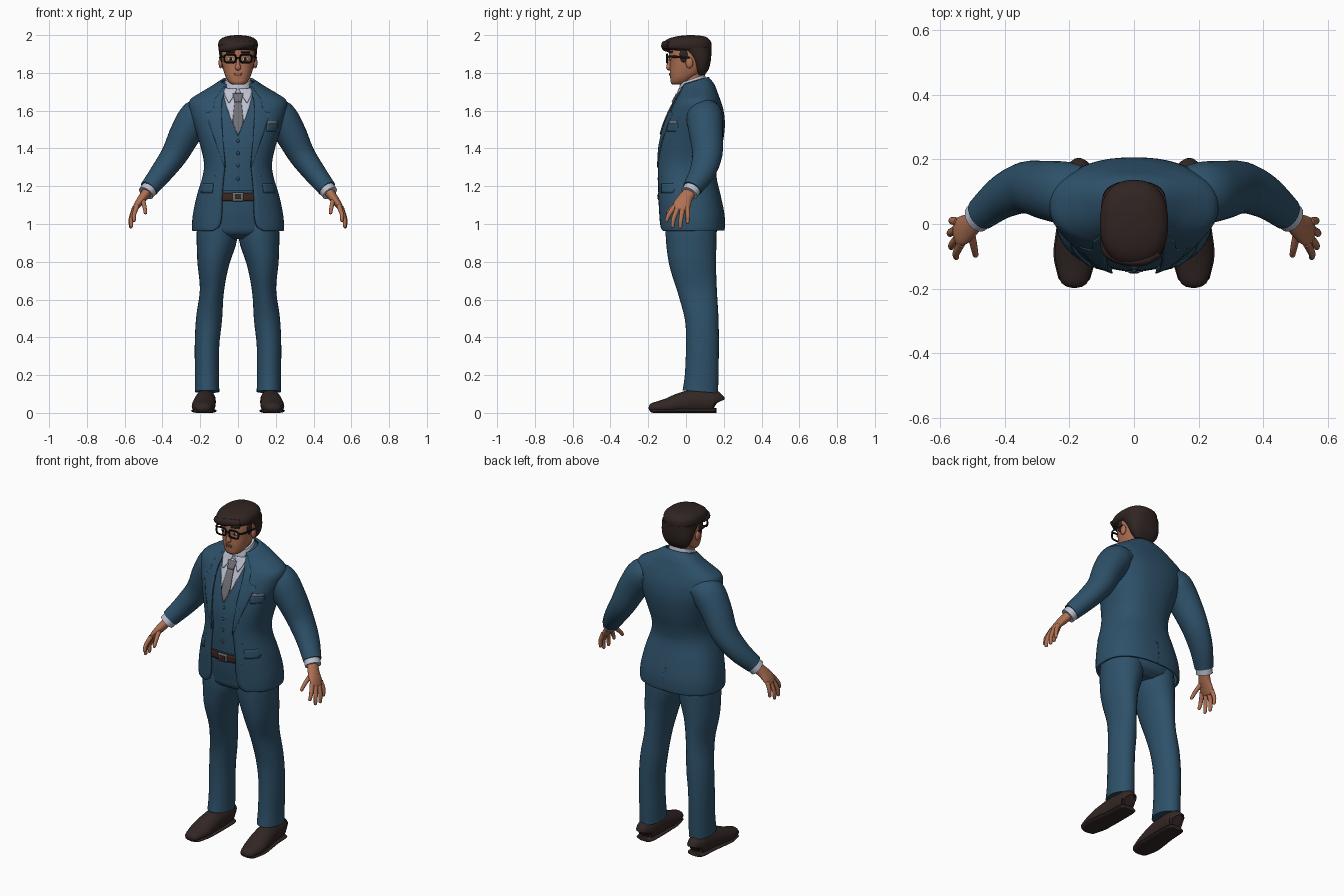
import bpy, bmesh, math
from mathutils import Vector, Matrix

cube = bpy.data.objects.get("Cube")
if cube:
    bpy.data.objects.remove(cube)
made = []


def material(name, r, g, b):
    m = bpy.data.materials.new(name)
    m.use_nodes = True
    m.diffuse_color = (r, g, b, 1)
    node = m.node_tree.nodes["Principled BSDF"]
    node.inputs["Base Color"].default_value = (r, g, b, 1)
    node.inputs["Roughness"].default_value = 0.8
    return m


suit = material("suit blue", .027, .082, .142)
hair = material("hair brown", .03, .018, .016)
skin = material("skin", .43, .165, .088)
linen = material("shirt white", .5, .53, .63)
grey = material("tie grey", .16, .16, .18)
leather = material("belt brown", .05, .02, .015)
shoe_mat = material("shoe brown", .032, .02, .018)
black = material("frame black", .006, .006, .006)
white = material("eye white", .6, .58, .55)
lip = material("lip", .28, .09, .055)


def finish(name, bm, mat, thick=0):
    bmesh.ops.recalc_face_normals(bm, faces=bm.faces)
    me = bpy.data.meshes.new(name)
    bm.to_mesh(me)
    bm.free()
    me.materials.append(mat)
    ob = bpy.data.objects.new(name, me)
    bpy.context.collection.objects.link(ob)
    if thick:
        mod = ob.modifiers.new("thickness", "SOLIDIFY")
        mod.thickness, mod.offset = thick, 0
    made.append(ob)
    return ob


def skin_grid(name, grid, mat, closed=True, thick=0):
    bm = bmesh.new()
    vs = [[bm.verts.new(p) for p in ring] for ring in grid]
    n = len(vs[0])
    for a, b in zip(vs, vs[1:]):
        for j in range(n if closed else n - 1):
            k = (j + 1) % n
            bm.faces.new((a[j], a[k], b[k], b[j]))
    if closed:
        bm.faces.new(vs[0])
        bm.faces.new(vs[-1])
    return finish(name, bm, mat, thick)


def at(rows, t):
    """Smooth interpolation of the columns, keyed by the first one."""
    last = len(rows) - 1
    i = max(0, min(last - 1, sum(r[0] <= t for r in rows) - 1))
    a, b = rows[i], rows[i + 1]
    d = b[0] - a[0]
    u = (t - a[0]) / d

    def slope(j, c):
        p, q = rows[max(j - 1, 0)], rows[min(j + 1, last)]
        return (q[c] - p[c]) / (q[0] - p[0]) * d
    return [(2*u**3 - 3*u*u + 1) * a[c] + (3*u*u - 2*u**3) * b[c]
            + (u**3 - 2*u*u + u) * slope(i, c) + (u**3 - u*u) * slope(i + 1, c)
            for c in range(1, len(a))]


def levels(rows, k=4):
    out = [a[0] + (b[0] - a[0]) * i / k for a, b in zip(rows, rows[1:]) for i in range(k)]
    return out + [rows[-1][0]]


POW = 2.4


def body(name, rows, mat, count=40, opened=False, thick=0):
    """Upright form: rows of height, half width, front, back, tilt (, half opening)."""
    grid = []
    for z in levels(rows):
        rx, yf, yb, k, *gap = at(rows, z)
        a0 = math.asin(min(1, gap[0] / rx) ** (POW / 2)) if opened else 0
        ring = []
        for j in range(count):
            a = a0 + (2 * math.pi - 2 * a0) * j / (count - 1 if opened else count)
            s, c = math.sin(a), math.cos(a)
            x = rx * math.copysign(abs(s) ** (2 / POW), s)
            y = (yf + yb) / 2 - (yb - yf) / 2 * math.copysign(abs(c) ** (2 / POW), c)
            ring.append((x, y, z + k * y))
        grid.append(ring)
    return skin_grid(name, grid, mat, not opened, thick)


def surf(rows, x, z, lift=0, face=-1):
    rx, yf, yb, k = at(rows, z)[:4]
    d = (1 - min(.99, abs(x / rx)) ** POW) ** (1 / POW)
    y = (yf + yb) / 2 + face * ((yb - yf) / 2 * d + lift)
    return Vector((x, y, z + k * y))


def panel(name, rows, edges, mat, lift=.004, sides=(1, -1), face=-1):
    """Thin plate lying on a body: edges are height, inner x, outer x."""
    for s in sides:
        grid = []
        for a, b in zip(edges, edges[1:]):
            for i in range(5):
                z, p, q = (m + (n - m) * i / 4 for m, n in zip(a, b))
                grid.append([surf(rows, s * (p + (q - p) * j / 6), z, lift, face) for j in range(7)])
        skin_grid(name, grid, mat, False, .006)


def tube(name, path, mat, side=1, up=(0, 1, 0), count=20, k=4, tip=False, floor=False):
    """Limb along a path of x, y, z, radius across, radius along up."""
    rows = [(i, side * p[0], *p[1:]) for i, p in enumerate(path)]
    rings = []
    for t in levels(rows, k):
        v = at(rows, t)
        e = .01
        d = Vector(at(rows, t + e)[:3]) - Vector(at(rows, t - e)[:3])
        rings.append((Vector(v[:3]), d.normalized(), v[3], v[4]))
    if tip:
        c, d, ra, rb = rings[-1]
        for deg in (30, 55, 80):
            u = math.radians(deg)
            rings.append((c + d * min(ra, rb) * math.sin(u), d, ra * math.cos(u), rb * math.cos(u)))
    grid = []
    for c, d, ra, rb in rings:
        b = Vector(up)
        b = (b - d * b.dot(d)).normalized()
        a = d.cross(b)
        ring = [c + a * ra * math.cos(w) + b * rb * math.sin(w)
                for w in (2 * math.pi * j / count for j in range(count))]
        if floor:
            for p in ring:
                p.z = max(p.z, 0)
        grid.append(ring)
    return skin_grid(name, grid, mat)


def blob(name, loc, size, mat):
    bm = bmesh.new()
    bmesh.ops.create_uvsphere(bm, u_segments=16, v_segments=10, radius=1,
                              matrix=Matrix.Translation(loc) @ Matrix.Diagonal((*size, 1)))
    finish(name, bm, mat)


# Jacket shell, open at the front, over a waistcoat
jacket = [(.965, .236, -.135, .198, 0, .13), (.985, .238, -.138, .2, 0, .1),
          (1.05, .233, -.142, .198, 0, .085), (1.15, .212, -.148, .178, 0, .083),
          (1.25, .182, -.15, .156, 0, .075), (1.32, .174, -.15, .163, 0, .068),
          (1.42, .195, -.143, .187, 0, .08), (1.52, .226, -.118, .2, 0, .088),
          (1.6, .25, -.085, .193, 0, .09), (1.65, .25, -.06, .175, .05, .085),
          (1.68, .2, -.045, .16, .12, .08), (1.705, .145, -.035, .145, .22, .075),
          (1.74, .085, -.02, .115, .3, .06)]
body("jacket", jacket, suit, 56, True, .012)
vest = [(z, rx - .014, yf + .004, yb - .014, k) for z, rx, yf, yb, k, w in jacket if z > 1.1]
vest[0] = (1.175, .185, -.143, .15, 0)
body("waistcoat", vest, suit)
panel("lapel", jacket, [(1.3, .066, .07), (1.45, .08, .125), (1.585, .088, .17), (1.6, .088, .13),
                        (1.66, .084, .125), (1.73, .062, .075)], suit, .007)
panel("pocket_flap", jacket, [(1.165, .135, .195), (1.215, .13, .19)], suit, .008)
panel("breast_pocket", jacket, [(1.49, .15, .205), (1.53, .15, .21)], suit, .006, (1,))
panel("pocket_square", jacket, [(1.53, .153, .205), (1.545, .155, .21)], grey, .005, (1,))
panel("back_vent", jacket, [(.968, -.004, .02), (1.1, -.004, .004)], suit, .003, (1,), 1)
for z in (1.24, 1.31, 1.375, 1.44):
    blob("waistcoat_button", surf(vest, 0, z), (.009, .006, .009), suit)
for s in (1, -1):
    for z in (1.13, 1.255):
        blob("jacket_button", surf(jacket, s * .11, z), (.011, .007, .011), suit)

# Shirt, collar and tie
panel("shirt_front", vest, [(1.47, 0, .003), (1.6, 0, .055), (1.7, 0, .08)], linen, .003)
body("shirt_collar", [(1.68, .085, -.04, .11, .3), (1.73, .071, -.036, .105, .35),
                      (1.757, .065, -.03, .1, .35)], linen)
panel("collar_leaf", vest, [(1.645, .045, .05), (1.7, .015, .075), (1.725, .005, .07)], linen, .014)
panel("tie", vest, [(1.475, -.004, .004), (1.54, -.029, .029), (1.66, -.017, .017)], grey, .01, (1,))
panel("tie_knot", vest, [(1.65, -.017, .017), (1.7, -.028, .028)], grey, .018, (1,))

# Trousers and belt
hips = [(.92, .1, -.05, .12, 0), (.95, .19, -.1, .16, 0), (1, .2, -.115, .168, 0),
        (1.08, .195, -.128, .165, 0), (1.18, .182, -.135, .15, 0)]
body("trouser_seat", hips, suit)
panel("belt", hips, [(1.122, -.12, .12), (1.165, -.12, .12)], leather, .006, (1,))
panel("buckle", hips, [(1.12, -.028, .028), (1.167, -.028, .028)], grey, .012, (1,))
panel("buckle_centre", hips, [(1.132, -.017, .017), (1.155, -.017, .017)], leather, .016, (1,))

# Limbs, mirrored
fingers = {"index": [(.535, -.06, 1.095), (.55, -.09, 1.05), (.55, -.102, 1.02)],
           "middle": [(.546, -.043, 1.085), (.563, -.065, 1.03), (.565, -.071, .988)],
           "ring": [(.55, -.018, 1.08), (.568, -.027, 1.025), (.568, -.03, .985)],
           "little": [(.545, .006, 1.09), (.562, .01, 1.045), (.563, .008, 1.01)],
           "thumb": [(.505, -.025, 1.13), (.495, -.07, 1.09), (.49, -.095, 1.06)]}
for s, side in ((1, "left_"), (-1, "right_")):
    tube(side + "trouser_leg", [(.11, .025, 1.02, .1, .13), (.112, .027, .93, .108, .134),
                                (.13, .035, .8, .086, .125), (.138, .06, .65, .064, .104),
                                (.153, .083, .5, .069, .089), (.164, .087, .36, .065, .087),
                                (.164, .083, .2, .064, .089), (.164, .076, .112, .065, .094)], suit, s, count=28)
    tube(side + "sleeve", [(.16, .095, 1.6, .06, .085), (.215, .097, 1.572, .09, .096),
                           (.275, .105, 1.485, .084, .09), (.335, .113, 1.37, .071, .08),
                           (.405, .085, 1.272, .06, .068), (.472, .032, 1.187, .049, .052)], suit, s, count=28)
    tube(side + "cuff", [(.455, .045, 1.205, .044, .046), (.487, .018, 1.163, .043, .047)], linen, s)
    tube(side + "palm", [(.478, .025, 1.175, .026, .033), (.505, -.003, 1.138, .024, .038),
                         (.53, -.02, 1.105, .019, .046), (.546, -.028, 1.08, .014, .043)], skin, s, tip=True)
    for finger, pts in fingers.items():
        tube(side + finger, [(*p, .013 - .002 * i, .014 - .002 * i) for i, p in enumerate(pts)],
             skin, s, count=12, tip=True)
    last = [(.17, .162, .05, .03, .045), (.17, .145, .06, .05, .06), (.172, .05, .06, .055, .066),
            (.178, -.03, .05, .06, .056), (.183, -.1, .035, .062, .042), (.185, -.17, .027, .045, .028)]
    tube(side + "shoe", last, shoe_mat, s, (0, 0, 1), tip=True, floor=True)
    tube(side + "sole", [(x, y, .011, a + .004, .014) for x, y, z, a, b in last],
         shoe_mat, s, (0, 0, 1), tip=True, floor=True)

# Head and neck
head = [(1.738, .03, -.072, -.01, 0), (1.748, .045, -.08, .01, 0), (1.77, .061, -.083, .04, 0),
        (1.8, .073, -.086, .08, 0), (1.85, .085, -.085, .105, 0), (1.9, .09, -.09, .118, 0),
        (1.95, .08, -.08, .11, 0), (1.975, .05, -.05, .08, 0)]
body("head", head, skin)
tube("neck", [(0, .04, 1.7, .058, .06), (0, .035, 1.77, .055, .058), (0, .035, 1.83, .058, .06)], skin)
tube("nose", [(0, -.08, 1.885, .007, .01), (0, -.088, 1.85, .01, .012), (0, -.09, 1.828, .016, .015)],
     skin, tip=True)
panel("lips", head, [(1.787, -.016, .016), (1.799, -.021, .021)], lip, .001, (1,))
panel("eyebrow", head, [(1.906, .016, .06), (1.915, .018, .062)], hair, .002)

# Hair: crown, back and swept fringe
body("hair_crown", [(1.917, .088, -.095, .128, -.05), (1.93, .102, -.127, .135, -.03),
                    (1.96, .104, -.12, .134, 0), (1.982, .088, -.09, .118, 0),
                    (1.995, .055, -.04, .09, 0), (2, .015, .01, .04, 0)], hair)
body("hair_back", [(1.79, .055, .06, .1, 0), (1.82, .08, .045, .12, 0), (1.87, .096, .022, .132, 0),
                   (1.935, .102, -.04, .135, 0)], hair)
tube("hair_fringe", [(.075, -.085, 1.952, .014, .02), (.03, -.113, 1.95, .02, .016),
                     (-.03, -.112, 1.938, .022, .016), (-.078, -.085, 1.93, .02, .02),
                     (-.092, -.04, 1.925, .012, .012)], hair, tip=True)

# Ears, eyes and glasses
for s in (1, -1):
    blob("ear", (s * .092, .018, 1.853), (.011, .02, .029), skin)
    blob("sideburn", (s * .086, -.012, 1.895), (.008, .022, .04), hair)
    eye = surf(head, s * .038, 1.874)
    blob("eye", eye, (.017, .005, .009), white)
    blob("iris", eye + Vector((0, -.004, 0)), (.007, .003, .008), black)
    rim = []
    for j in range(17):
        w = 2 * math.pi * j / 16
        c, d = math.cos(w), math.sin(w)
        rim.append((.042 + .031 * math.copysign(abs(c) ** .6, c), -.1,
                    1.876 + .022 * math.copysign(abs(d) ** .6, d), .005, .005))
    tube("glasses_rim", rim, black, s, count=8, k=2)
    tube("glasses_arm", [(.073, -.1, 1.886, .004, .006), (.092, -.07, 1.886, .003, .006),
                         (.097, .02, 1.88, .003, .005)], black, s, (0, 0, 1), 8)
tube("glasses_bridge", [(-.013, -.1, 1.881, .004, .004), (.013, -.1, 1.881, .004, .004)], black, count=8)

# Smooth shading with sharp edges kept
bpy.ops.object.select_all(action="DESELECT")
for ob in made:
    ob.select_set(True)
bpy.context.view_layer.objects.active = made[0]
bpy.ops.object.shade_smooth_by_angle(angle=math.radians(45))
